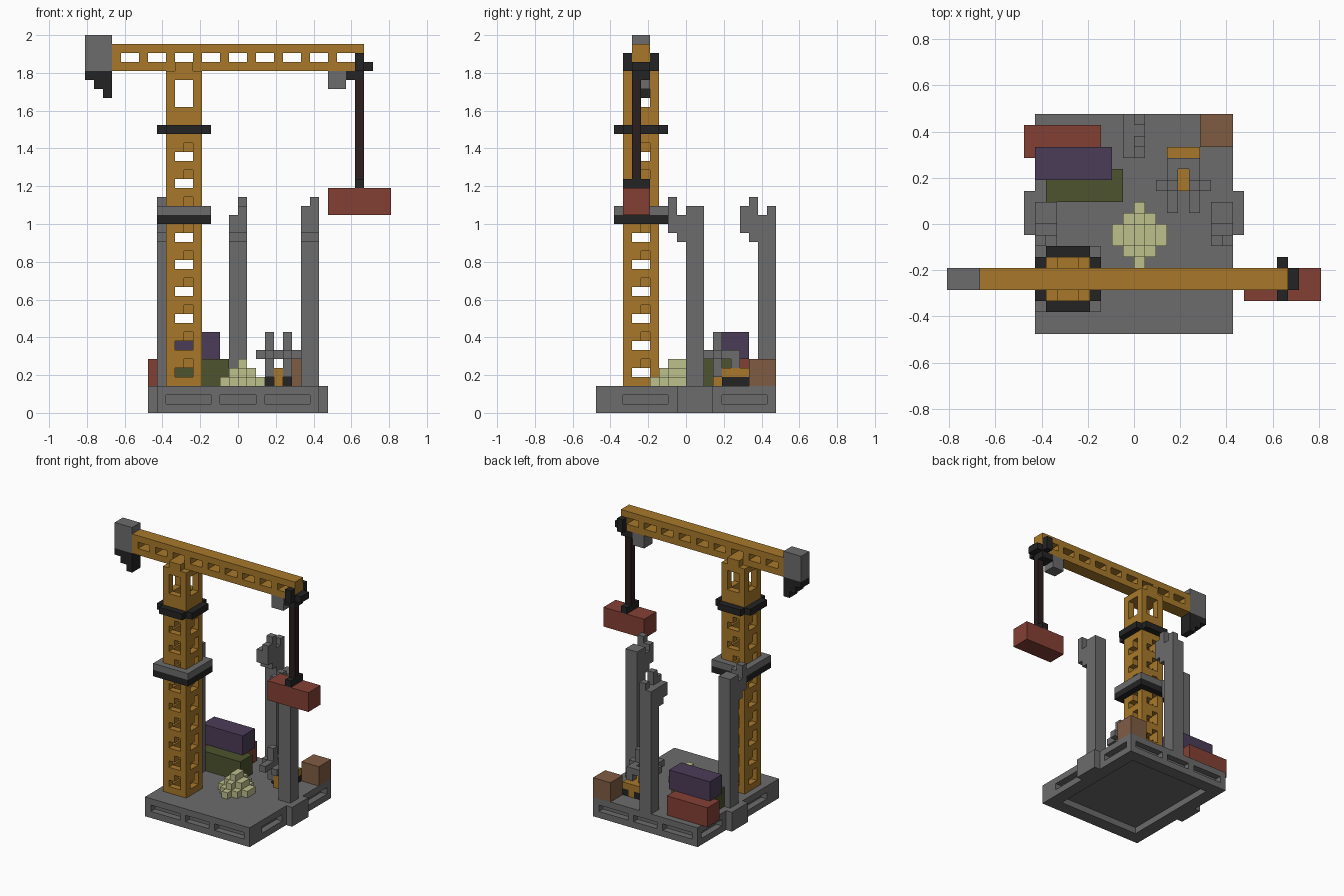
import bpy
import bmesh
from mathutils import Vector

U = 1 / 21  # size of one block

cube = bpy.data.objects.get("Cube")
if cube:
    bpy.data.objects.remove(cube, do_unlink=True)


def material(name, *rgb):
    lin = [((c / 255 + 0.055) / 1.055) ** 2.4 for c in rgb] + [1]
    m = bpy.data.materials.new(name)
    m.use_nodes = True
    m.diffuse_color = lin
    bsdf = next(n for n in m.node_tree.nodes if n.type == 'BSDF_PRINCIPLED')
    bsdf.inputs["Base Color"].default_value = lin
    return m


GOLD = material("gold_steel", 168, 121, 43)
GREY = material("grey_concrete", 108, 108, 108)
BLACK = material("black_steel", 36, 36, 36)
ROPE = material("dark_rope", 42, 30, 29)
RED = material("red_paint", 132, 64, 53)
PURPLE = material("purple_paint", 75, 60, 88)
GREEN = material("green_paint", 77, 83, 46)
CREAM = material("cream_sand", 190, 192, 140)
WOOD = material("brown_wood", 128, 92, 68)


def cells(boxes):
    return {(x, y, z) for x0, x1, y0, y1, z0, z1 in boxes
            for x in range(x0, x1) for y in range(y0, y1) for z in range(z0, z1)}


def build(name, mat, add, cut=()):
    """Make a clean block-built mesh from solid boxes minus cut boxes."""
    solid = cells(add) - cells(cut)
    bm = bmesh.new()
    verts = {}

    def vert(p):
        key = tuple(p)
        if key not in verts:
            verts[key] = bm.verts.new(Vector(key) * U)
        return verts[key]

    for c in solid:
        for axis in range(3):
            for side in (0, 1):
                near = list(c)
                near[axis] += 2 * side - 1
                if tuple(near) in solid:
                    continue
                loop = []
                for a, b in ((0, 0), (1, 0), (1, 1), (0, 1)):
                    p = list(c)
                    p[axis] += side
                    p[(axis + 1) % 3] += a
                    p[(axis + 2) % 3] += b
                    loop.append(vert(p))
                bm.faces.new(loop if side else loop[::-1])
    bmesh.ops.dissolve_limit(bm, angle_limit=0.01, verts=bm.verts[:], edges=bm.edges[:])
    mesh = bpy.data.meshes.new(name)
    bm.to_mesh(mesh)
    bm.free()
    mesh.materials.append(mat)
    ob = bpy.data.objects.new(name, mesh)
    bpy.context.collection.objects.link(ob)
    return ob


# Base slab with side lugs, recessed panels and hollow underside
panels = [(-7, 7, -8, 8, 0, 1)]
for a, b in ((-8, -3), (-2, 2), (3, 8)):
    panels += [(a, b, -10, -9, 1, 2), (a, b, 9, 10, 1, 2)]
for a, b in ((-7, -2), (4, 9)):
    panels += [(-9, -8, a, b, 1, 2), (8, 9, a, b, 1, 2)]
build("base", GREY, [(-9, 9, -10, 10, 0, 3), (-10, 10, -1, 3, 0, 3)], panels)

# Hollow lattice mast with stepped holes turning around its four sides
holes = [(-7, -5, -6, -4, 3, 37), (-8, -4, -6, -4, 34, 37), (-7, -5, -7, -3, 34, 37)]
for z in range(4, 30, 3):
    holes += [(-8, -4, -6, -4, z, z + 1), (-7, -5, -7, -3, z, z + 1),
              (-6, -5, -7, -6, z, z + 2), (-7, -6, -4, -3, z, z + 2),
              (-5, -4, -5, -4, z, z + 2), (-8, -7, -6, -5, z, z + 2)]
build("mast", GOLD, [(-8, -4, -7, -3, 3, 38)], holes)
build("mast_saddle", GOLD, [(-7, -5, -7, -6, 38, 39), (-7, -5, -4, -3, 38, 39)])

# Collars around the mast
core = [(-8, -4, -7, -3, 0, 40)]
build("upper_collar", BLACK, [(-9, -3, -7, -3, 31, 32), (-8, -4, -8, -2, 31, 32)], core)
build("lower_collar_top", GREY, [(-9, -3, -8, -2, 22, 23)], core)
build("lower_collar_bottom", BLACK, [(-9, -3, -8, -2, 21, 22)], core)

# Jib with a row of openings
build("jib", GOLD, [(-14, 14, -6, -4, 38, 41)],
      [(x, x + 2, -6, -4, 39, 40) for x in range(-13, 13, 3)])

# Counterweight with stepped underside
build("counterweight", GREY, [(-17, -14, -6, -4, 38, 42)])
build("counterweight_steps", BLACK,
      [(-17 + i, -14, -6, -4, 37 - i, 38 - i) for i in range(3)])

# Hoist, rope and hanging load
build("trolley", GREY, [(10, 12, -6, -4, 36, 38)])
build("hoist_head", BLACK, [(12, 14, -6, -4, 37, 38), (14, 15, -6, -4, 38, 39),
                            (13, 14, -7, -6, 38, 40), (13, 14, -4, -3, 38, 40)])
build("rope", ROPE, [(13, 14, -6, -5, 26, 37)])
build("hook_block", BLACK, [(13, 14, -7, -4, 25, 26)])
build("hanging_container", RED, [(10, 17, -7, -4, 22, 25)])


# Broken pillars with a bracket reaching forward
def pillar(name, x, y, out):
    tall = x + 1 if out > 0 else x
    build(name, GREY, [(x, x + 2, y, y + 1, 3, 22), (x, x + 2, y + 1, y + 2, 3, 23),
                       (x, x + 2, y - 1, y, 19, 22), (x, x + 2, y - 2, y - 1, 20, 22),
                       (tall, tall + 1, y - 1, y, 22, 24),
                       (tall, tall + 1, y - 2, y - 1, 22, 23)],
          [(2 * x + 1 - tall, 2 * x + 2 - tall, y + 1, y + 2, 22, 23)] if y > 5 else [])


pillar("back_pillar", -1, 8, 1)


def side_pillar(name, x, tall):
    build(name, GREY, [(x, x + 2, 0, 2, 3, 23), (x, x + 2, -1, 0, 19, 22),
                       (x, x + 2, -2, -1, 20, 23), (tall, tall + 1, -2, -1, 23, 24)])


side_pillar("left_pillar", 7, 8)
side_pillar("right_pillar", -9, -9)

# Stacked containers and crate
build("red_container", RED, [(-10, -3, 6, 9, 3, 6)])
build("green_container", GREEN, [(-8, -1, 2, 5, 3, 6)])
build("purple_container", PURPLE, [(-9, -2, 4, 7, 6, 9)])
build("wooden_crate", WOOD, [(6, 9, 7, 10, 3, 6)])

# Sand heap: stepped diamond layers
heap = []
for level in range(3):
    for i in range(3 - level):
        j = 2 - level - i
        heap.append((-i, 1 + i, -2 - j, j, 3, 4 + level))
build("sand_heap", CREAM, heap)

# Small loader with wheels, body and lifting frame
build("loader_wheels", BLACK, [(3, 4, 4, 7, 3, 4), (5, 6, 4, 7, 3, 4)])
build("loader_body", GOLD, [(4, 5, 3, 7, 3, 5), (3, 6, 4, 7, 4, 5)])
frame = [(3, 6, 5, 6, 6, 7), (2, 4, 3, 4, 6, 7), (5, 7, 3, 4, 6, 7)]
for x in (3, 5):
    frame += [(x, x + 1, 1, 6, 6, 7), (x, x + 1, 3, 4, 4, 9), (x, x + 1, 5, 6, 5, 6)]
build("loader_frame", GREY, frame)
